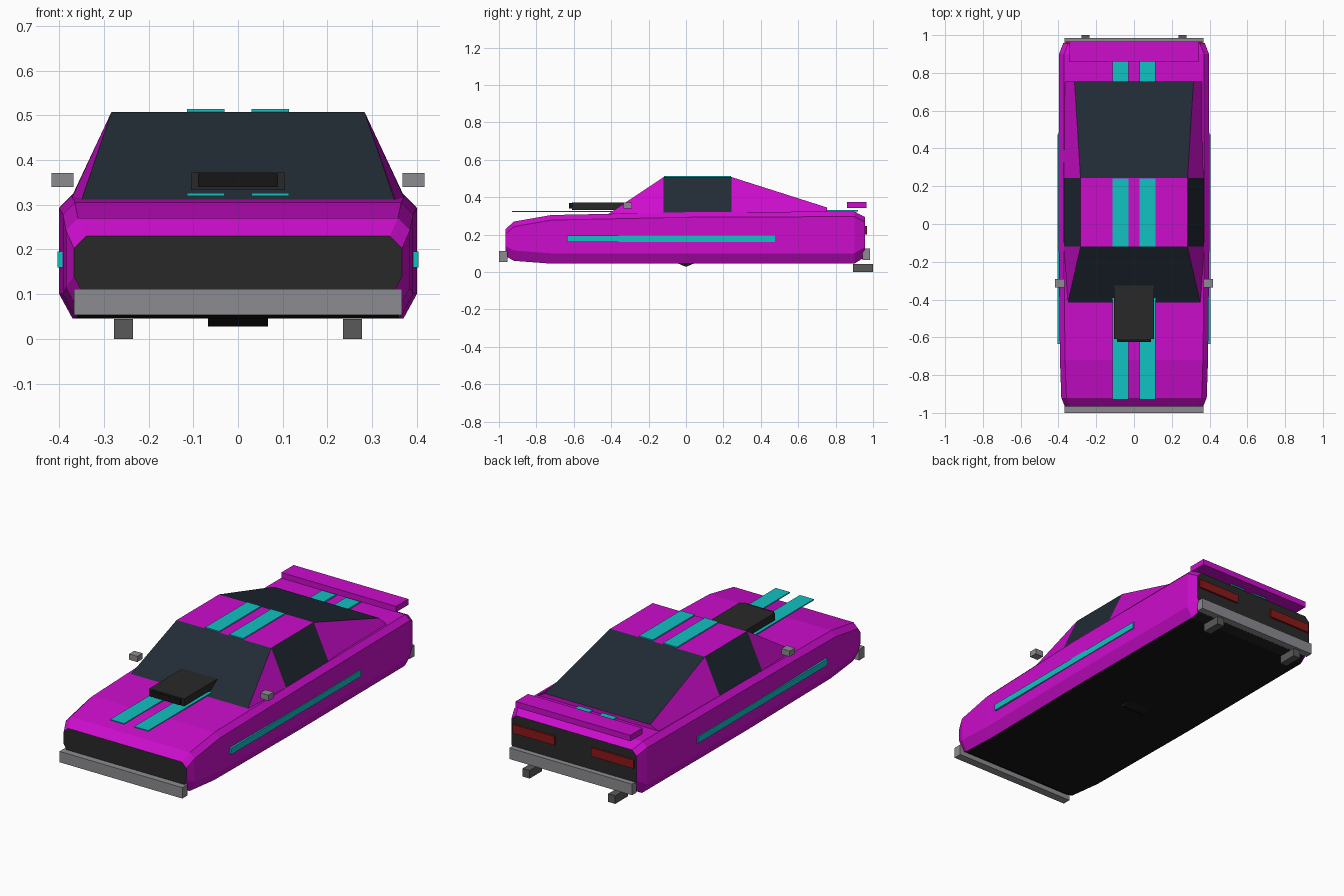
import bpy, bmesh, math

if "Cube" in bpy.data.objects:
    bpy.data.objects.remove(bpy.data.objects["Cube"])


def mat(name, *rgb):
    """Material from screen colour values, converted to linear."""
    m = bpy.data.materials.new(name)
    m.diffuse_color = [((c + 0.055) / 1.055) ** 2.4 for c in rgb] + [1]
    m.use_nodes = True
    m.node_tree.nodes["Principled BSDF"].inputs["Base Color"].default_value = m.diffuse_color
    return m


PAINT = mat("magenta_paint", 0.80, 0.05, 0.80)
TEAL = mat("teal_stripe", 0.07, 0.76, 0.76)
GLASS = mat("tinted_glass", 0.13, 0.17, 0.21)
DARK = mat("dark_trim", 0.16, 0.16, 0.165)
BLACK = mat("black", 0.085, 0.085, 0.085)
CHROME = mat("bumper_grey", 0.55, 0.55, 0.57)
STEEL = mat("exhaust_grey", 0.35, 0.35, 0.35)
RED = mat("tail_red", 0.55, 0.09, 0.09)


def finish(name, bm, mats):
    bmesh.ops.recalc_face_normals(bm, faces=bm.faces)
    me = bpy.data.meshes.new(name)
    bm.to_mesh(me)
    bm.free()
    for m in mats:
        me.materials.append(m)
    ob = bpy.data.objects.new(name, me)
    bpy.context.collection.objects.link(ob)
    return ob


def box(name, x, y, z, m):
    """Box from (min, max) ranges on each axis."""
    bm = bmesh.new()
    bmesh.ops.create_cube(bm, size=1)
    for v in bm.verts:
        v.co = [r[0] if c < 0 else r[1] for c, r in zip(v.co, (x, y, z))]
    return finish(name, bm, [m])


def pair(name, x, y, z, m):
    box(name + "_right", x, y, z, m)
    box(name + "_left", (-x[1], -x[0]), y, z, m)


def loft(name, sections, mats, pick):
    """Skin closed sections; pick(span, side) gives the material, span -1 / -2 are the end caps."""
    bm = bmesh.new()
    rings = [[bm.verts.new(p) for p in s] for s in sections]
    n = len(rings[0])
    for i in range(len(rings) - 1):
        a, b = rings[i], rings[i + 1]
        for j in range(n):
            k = (j + 1) % n
            bm.faces.new((a[j], a[k], b[k], b[j])).material_index = pick(i, j)
    bm.faces.new(rings[0]).material_index = pick(-1, 0)
    bm.faces.new(rings[-1]).material_index = pick(-2, 0)
    return finish(name, bm, mats)


# Lower body: chamfered eight-sided sections (y, half width, bottom, top)
def body_section(y, w, zb, zt):
    half = [(w - 0.03, zb), (w, zb + 0.055), (w, zt - 0.027), (w - 0.027, zt)]
    pts = half + [(-x, z) for x, z in reversed(half)]
    return [(x, y, z) for x, z in pts]


body = [(-0.965, 0.367, 0.085, 0.23), (-0.92, 0.385, 0.06, 0.27),
        (-0.72, 0.392, 0.045, 0.305), (0.0, 0.40, 0.045, 0.32),
        (0.90, 0.397, 0.045, 0.324), (0.957, 0.375, 0.08, 0.294)]
loft("body", [body_section(*s) for s in body], [PAINT, DARK, BLACK],
     lambda i, j: 1 if i < 0 else (2 if j == 7 else 0))


# Cabin: trapezoid sections (y, base half width, base z, top half width, top z)
def cabin_section(y, wb, zb, wt, zt):
    return [(wb, y, zb), (wt, y, zt), (-wt, y, zt), (-wb, y, zb)]


cabin = [(-0.415, 0.355, 0.305, 0.35, 0.311), (-0.12, 0.373, 0.313, 0.283, 0.508),
         (0.243, 0.373, 0.316, 0.283, 0.508), (0.755, 0.368, 0.319, 0.315, 0.345)]
GLAZED = {(0, 1), (2, 1), (1, 0), (1, 2)}
loft("cabin", [cabin_section(*s) for s in cabin], [PAINT, GLASS],
     lambda i, j: 1 if (i, j) in GLAZED else 0)

# Racing stripes on the hood, roof and tail, plus the side stripes
pair("hood_stripe", (0.03, 0.114), (-0.93, -0.39), (0.32, 0.326), TEAL)
pair("roof_stripe", (0.03, 0.114), (-0.118, 0.24), (0.506, 0.514), TEAL)
pair("tail_stripe", (0.03, 0.114), (0.74, 0.92), (0.324, 0.332), TEAL)
pair("side_stripe", (0.385, 0.404), (-0.635, 0.475), (0.16, 0.195), TEAL)

# Hood scoop with its intake
box("hood_scoop", (-0.105, 0.105), (-0.61, -0.325), (0.333, 0.372), DARK)
box("scoop_intake", (-0.09, 0.09), (-0.625, -0.60), (0.34, 0.37), BLACK)

# Mirrors, bumpers, spoiler
pair("side_mirror", (0.368, 0.417), (-0.335, -0.29), (0.34, 0.371), CHROME)
box("front_bumper", (-0.367, 0.367), (-1.0, -0.955), (0.053, 0.112), CHROME)
box("rear_bumper", (-0.367, 0.367), (0.945, 0.985), (0.065, 0.125), CHROME)
box("spoiler", (-0.343, 0.343), (0.86, 0.965), (0.343, 0.375), PAINT)

# Tail lights and exhausts
pair("tail_light", (0.11, 0.362), (0.945, 0.967), (0.2, 0.247), RED)
pair("exhaust", (0.235, 0.277), (0.893, 1.0), (0.0, 0.044), STEEL)

# Eight-sided drum lying across the car, one corner showing under the floor
ring = [(0.15 * math.sin(a * math.pi / 4), 0.178 + 0.15 * math.cos(a * math.pi / 4))
        for a in range(8)]
loft("underfloor_drum", [[(x, y, z) for y, z in ring] for x in (-0.067, 0.067)],
     [BLACK], lambda i, j: 0)
